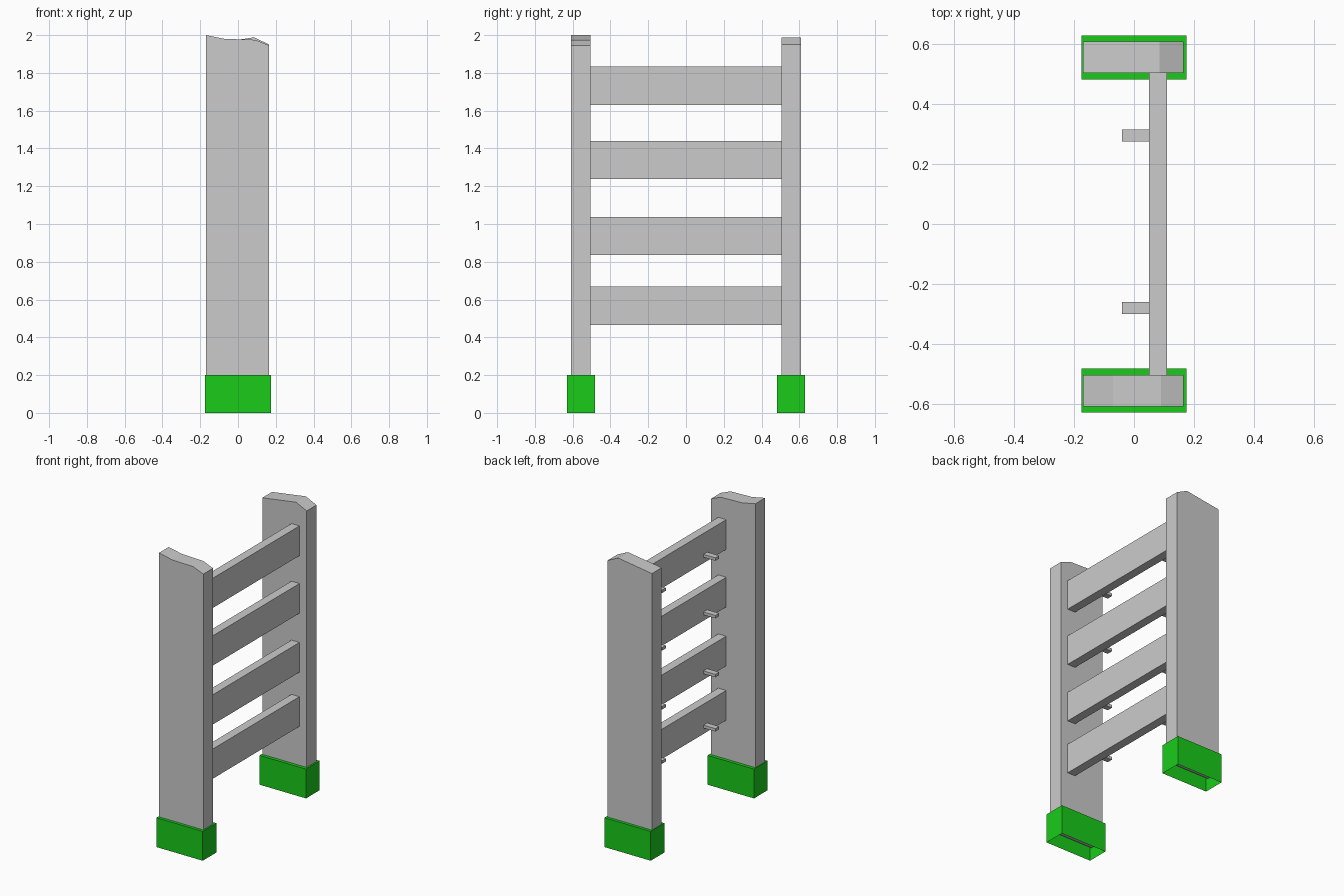
import bpy, bmesh

if "Cube" in bpy.data.objects:
    bpy.data.objects.remove(bpy.data.objects["Cube"])


def finish(name, bm, mat=None):
    bmesh.ops.recalc_face_normals(bm, faces=bm.faces)
    mesh = bpy.data.meshes.new(name)
    bm.to_mesh(mesh)
    bm.free()
    ob = bpy.data.objects.new(name, mesh)
    bpy.context.collection.objects.link(ob)
    if mat:
        mesh.materials.append(mat)
    return ob


def box(name, x, y, z, mat=None, open_bottom=False):
    bm = bmesh.new()
    bmesh.ops.create_cube(bm, size=1)
    for v in bm.verts:
        for i, (lo, hi) in enumerate((x, y, z)):
            v.co[i] = lo if v.co[i] < 0 else hi
    ob = finish(name, bm, mat)
    if open_bottom:
        bm = bmesh.new()
        bm.from_mesh(ob.data)
        bottom = [f for f in bm.faces if f.normal.z < -0.9]
        bmesh.ops.delete(bm, geom=bottom, context='FACES')
        bm.to_mesh(ob.data)
        bm.free()
    return ob


def post(name, top, y0, y1):
    # side profile in x-z, extruded along y
    profile = [(-0.17, 0.08), (0.165, 0.08)] + top[::-1]
    bm = bmesh.new()
    face = bm.faces.new([bm.verts.new((x, y0, z)) for x, z in profile])
    ext = bmesh.ops.extrude_face_region(bm, geom=[face])
    verts = [g for g in ext['geom'] if isinstance(g, bmesh.types.BMVert)]
    bmesh.ops.translate(bm, verts=verts, vec=(0, y1 - y0, 0))
    return finish(name, bm)


green = bpy.data.materials.new("green")
green.diffuse_color = (0.01, 0.6, 0.01, 1)
green.use_nodes = True
green.node_tree.nodes["Principled BSDF"].inputs["Base Color"].default_value = green.diffuse_color

# Uprights with worn tops
post("front_post", [(-0.17, 2.0), (-0.07, 1.98), (0.09, 1.975), (0.165, 1.945)],
     -0.61, -0.505)
post("back_post", [(-0.17, 1.95), (0.085, 1.988), (0.165, 1.95)], 0.505, 0.61)

# Hollow feet, open underneath
box("front_foot", (-0.175, 0.175), (-0.63, -0.483), (0, 0.2), green, True)
box("back_foot", (-0.175, 0.175), (0.483, 0.63), (0, 0.2), green, True)

# Slats, each with two small pegs on the rear side
for i, z in enumerate((0.465, 0.835, 1.237, 1.63), 1):
    box(f"slat_{i}", (0.05, 0.11), (-0.505, 0.505), (z, z + 0.203))
    for side, y in (("front", -0.28), ("back", 0.295)):
        box(f"{side}_peg_{i}", (-0.04, 0.05), (y - 0.02, y + 0.02),
            (z + 0.04, z + 0.06))
